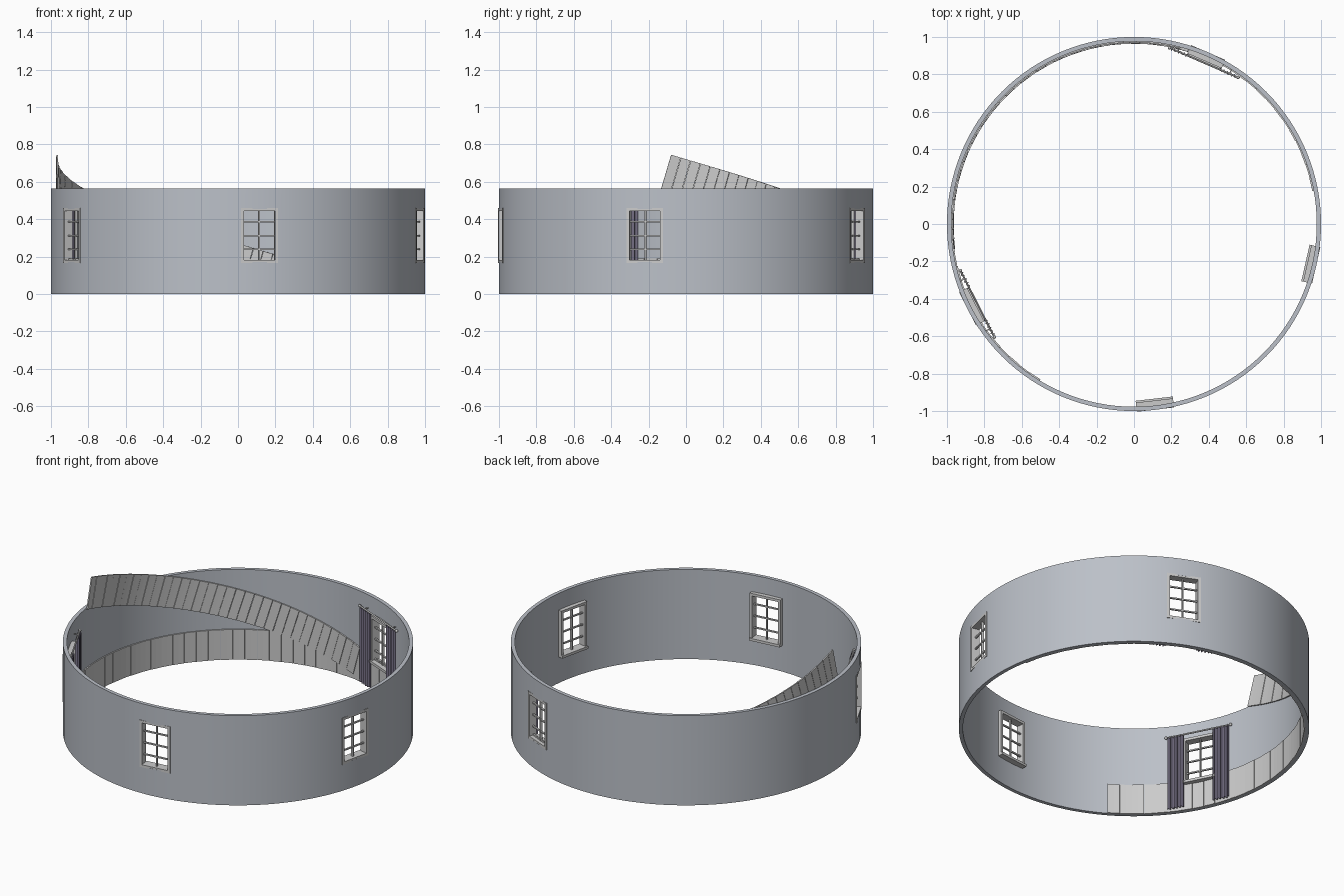
import bpy, bmesh, math
from mathutils import Matrix, Vector

if "Cube" in bpy.data.objects:
    bpy.data.objects.remove(bpy.data.objects["Cube"])

OUT, INN, H = 1.0, 0.977, 0.565
WINDOWS = [-83.4, -12.8, 66.6, 207]
CURTAINED = [66.6, 207]
WZ0, WZ1, HW = 0.165, 0.46, 0.1


def material(name, col):
    m = bpy.data.materials.new(name)
    m.diffuse_color = (*col, 1)
    m.use_nodes = True
    m.node_tree.nodes["Principled BSDF"].inputs["Base Color"].default_value = m.diffuse_color
    return m


wall_mat = material("wall_paint", (0.50, 0.53, 0.58))
cloth_mat = material("curtain_cloth", (0.20, 0.18, 0.26))


def finish(bm, name, mat=None, smooth=False):
    bmesh.ops.recalc_face_normals(bm, faces=bm.faces)
    me = bpy.data.meshes.new(name)
    bm.to_mesh(me)
    bm.free()
    ob = bpy.data.objects.new(name, me)
    bpy.context.collection.objects.link(ob)
    if mat:
        me.materials.append(mat)
    if smooth:
        bpy.context.view_layer.objects.active = ob
        ob.select_set(True)
        bpy.ops.object.shade_smooth_by_angle(angle=math.radians(30))
        ob.select_set(False)
    return ob


def box(bm, x0, x1, y0, y1, z0, z1):
    m = Matrix.Translation(((x0 + x1) / 2, (y0 + y1) / 2, (z0 + z1) / 2))
    bmesh.ops.create_cube(bm, size=1, matrix=m @ Matrix.Diagonal((x1 - x0, y1 - y0, z1 - z0, 1)))


def place(bm, deg):
    # local x = outward radius, local y = along the wall
    bm.transform(Matrix.Rotation(math.radians(deg), 4, 'Z'))


# round wall
bm = bmesh.new()
N = 128
rings = []
for i in range(N):
    a = 2 * math.pi * i / N
    rings.append([bm.verts.new((r * math.cos(a), r * math.sin(a), z))
                  for r, z in ((OUT, 0), (OUT, H), (INN, H), (INN, 0))])
for i in range(N):
    p, q = rings[i], rings[(i + 1) % N]
    for k in range(4):
        bm.faces.new((p[k], q[k], q[(k + 1) % 4], p[(k + 1) % 4]))
wall = finish(bm, "round_wall", wall_mat)

# window openings
bm = bmesh.new()
for deg in WINDOWS:
    b = bmesh.new()
    box(b, 0.9, 1.1, -HW + 0.006, HW - 0.006, WZ0 + 0.006, WZ1 - 0.006)
    place(b, deg)
    tmp = bpy.data.meshes.new("tmp")
    b.to_mesh(tmp)
    b.free()
    bm.from_mesh(tmp)
    bpy.data.meshes.remove(tmp)
cutter = finish(bm, "window_cutter")
cutter.hide_render = True
mod = wall.modifiers.new("openings", 'BOOLEAN')
mod.object, mod.operation, mod.solver = cutter, 'DIFFERENCE', 'EXACT'
bpy.context.view_layer.objects.active = wall
wall.select_set(True)
bpy.ops.object.modifier_apply(modifier=mod.name)
bpy.ops.object.shade_smooth_by_angle(angle=math.radians(30))
wall.select_set(False)
bpy.data.objects.remove(cutter)

# window frames with glazing bars and inner sill
for deg in WINDOWS:
    bm = bmesh.new()
    t = 0.016
    for s in (-1, 1):
        y0, y1 = sorted((s * HW, s * (HW - t)))
        box(bm, 0.95, 0.999, y0, y1, WZ0, WZ1)
    box(bm, 0.95, 0.999, -HW, HW, WZ1 - t, WZ1)
    box(bm, 0.94, 0.999, -HW, HW, WZ0, WZ0 + t)
    box(bm, 0.966, 0.98, -0.004, 0.004, WZ0, WZ1)
    for k in (1, 2, 3):
        z = WZ0 + (WZ1 - WZ0) * k / 4
        box(bm, 0.968, 0.978, -HW, HW, z - 0.004, z + 0.004)
    place(bm, deg)
    finish(bm, "window_frame")

# curtain rods and pleated curtains
for deg in CURTAINED:
    bm = bmesh.new()
    bmesh.ops.create_cone(bm, cap_ends=True, segments=12, radius1=0.005, radius2=0.005, depth=0.4,
                          matrix=Matrix.Translation((0.94, 0, 0.482)) @ Matrix.Rotation(math.pi / 2, 4, 'X'))
    for s in (-1, 1):
        bmesh.ops.create_uvsphere(bm, u_segments=12, v_segments=8, radius=0.009,
                                  matrix=Matrix.Translation((0.94, s * 0.2, 0.482)))
        box(bm, 0.94, 0.97, s * 0.15 - 0.003, s * 0.15 + 0.003, 0.479, 0.485)
    place(bm, deg)
    finish(bm, "curtain_rod", None, True)
    for s in (-1, 1):
        bm = bmesh.new()
        rows = []
        for i in range(41):
            u = i / 40
            x = 0.94 + 0.009 * math.sin(u * 5 * 2 * math.pi)
            y = s * (0.09 + 0.1 * u)
            rows.append([bm.verts.new((x + d, y, z)) for d, z in
                         ((-0.002, 0.01), (-0.002, 0.478), (0.002, 0.478), (0.002, 0.01))])
        for p, q in zip(rows, rows[1:]):
            for k in range(4):
                bm.faces.new((p[k], q[k], q[(k + 1) % 4], p[(k + 1) % 4]))
        bm.faces.new(rows[0])
        bm.faces.new(rows[-1])
        place(bm, deg)
        finish(bm, "curtain", cloth_mat, True)


# plank panelling that follows the wall, level or climbing
def panelling(name, start_deg, length, height, slope_deg, r0, r1, plank):
    bm = bmesh.new()
    R, a = 0.97, math.radians(slope_deg)
    n = round(length / plank)
    w = length / n

    def pt(s, h, r):
        th = math.radians(start_deg) + (s * math.cos(a) - h * math.sin(a)) / R
        return Vector((r * math.cos(th), r * math.sin(th), max(0, s * math.sin(a) + h * math.cos(a))))

    for i in range(n):
        s0, s1 = i * w + 0.001, (i + 1) * w - 0.001
        inset = 0.0015 * (i % 2)
        secs = []
        for k in range(3):
            s = s0 + (s1 - s0) * k / 2
            secs.append([bm.verts.new(pt(s, h, r)) for h, r in
                         ((0, r0 + inset), (height, r0 + inset), (height, r1), (0, r1))])
        for p, q in zip(secs, secs[1:]):
            for k in range(4):
                bm.faces.new((p[k], q[k], q[(k + 1) % 4], p[(k + 1) % 4]))
        bm.faces.new(secs[0])
        bm.faces.new(secs[-1])
    finish(bm, name)


panelling("wainscot", 10.5, math.radians(228.5) * 0.97, 0.19, 0, 0.969, 0.978, 0.07)
panelling("stair_panelling", 75.8, 1.98, 0.19, 16.5, 0.964, 0.973, 0.055)
